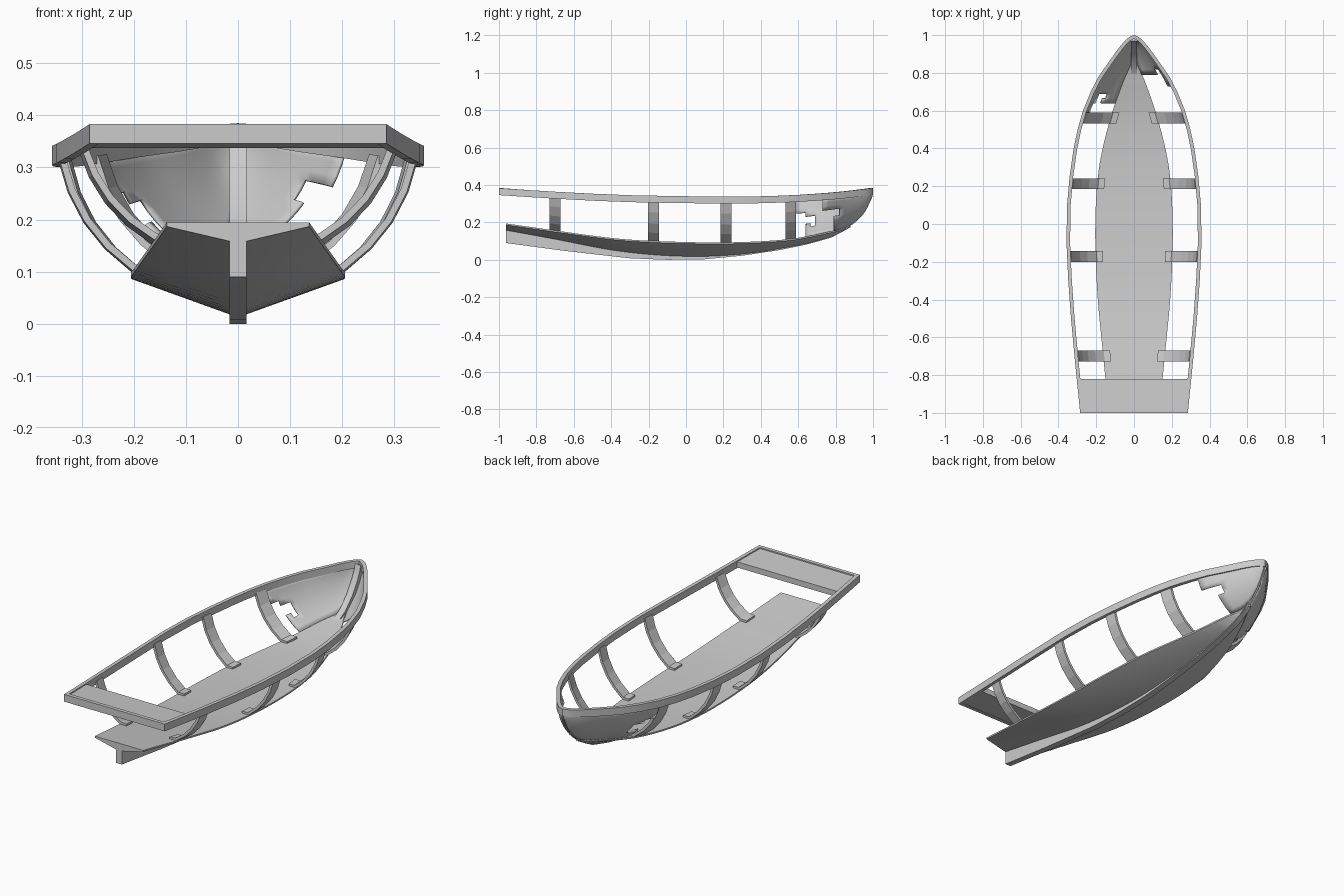
import bpy, bmesh, math
from mathutils import Vector

if "Cube" in bpy.data.objects:
    bpy.data.objects.remove(bpy.data.objects["Cube"])

# Hull stations: y, gunwale half-width, gunwale top z, chine half-width, floor z, V-bottom z
KEYS = [(-1.0, .285, .383, .133, .200, .165), (-.7, .315, .364, .163, .157, .110),
        (-.35, .345, .347, .195, .112, .045), (0, .358, .340, .205, .095, .018),
        (.3, .335, .338, .185, .095, .030), (.56, .283, .345, .125, .112, .070),
        (.75, .205, .357, .060, .148, .115), (.87, .125, .368, .010, .180, .168),
        (.95, .066, .378, .006, .250, .240), (.985, .032, .382, .004, .318, .312),
        (1.0, .006, .385, .002, .350, .345)]


def station(y):
    """Smooth interpolation of the hull stations at y."""
    n = len(KEYS)
    i = max(0, min(n - 2, sum(k[0] <= y for k in KEYS) - 1))
    a, b = KEYS[i], KEYS[i + 1]
    p, q = KEYS[max(i - 1, 0)], KEYS[min(i + 2, n - 1)]
    h = b[0] - a[0]
    t = (y - a[0]) / h
    out = []
    for c in range(1, 6):
        ma = (b[c] - p[c]) / (b[0] - p[0]) * h
        mb = (q[c] - a[c]) / (q[0] - a[0]) * h
        out.append((2*t**3 - 3*t*t + 1) * a[c] + (t**3 - 2*t*t + t) * ma
                   + (3*t*t - 2*t**3) * b[c] + (t**3 - t*t) * mb)
    return out


def side_point(y, t):
    """Point on the curved side, from chine (t=0) to gunwale (t=1)."""
    xr, zr, xc, zc, _ = station(y)
    a, b = Vector((xc, zc)), Vector((max(xr - .010, .003), zr - .025))
    d = b - a
    c = (a + b) / 2 + Vector((d.y, -d.x)) * .2
    p = a * (1-t)**2 + c * 2*t*(1-t) + b * t*t
    return Vector((p.x, y, p.y))


def finish(name, bm, smooth=None):
    bmesh.ops.recalc_face_normals(bm, faces=bm.faces)
    me = bpy.data.meshes.new(name)
    bm.to_mesh(me)
    bm.free()
    ob = bpy.data.objects.new(name, me)
    bpy.context.collection.objects.link(ob)
    if smooth:
        bpy.ops.object.select_all(action='DESELECT')
        ob.select_set(True)
        bpy.context.view_layer.objects.active = ob
        bpy.ops.object.shade_smooth_by_angle(angle=math.radians(smooth))
    return ob


def loft(name, rings, loop=False, smooth=None):
    """Skin closed rings; cap the ends unless the rings form a loop."""
    bm = bmesh.new()
    vs = [[bm.verts.new(p) for p in r] for r in rings]
    m = len(rings[0])
    for i in range(len(vs) if loop else len(vs) - 1):
        a, b = vs[i], vs[(i + 1) % len(vs)]
        for j in range(m):
            k = (j + 1) % m
            bm.faces.new((a[j], a[k], b[k], b[j]))
    if not loop:
        bm.faces.new(vs[0])
        bm.faces.new(vs[-1])
    return finish(name, bm, smooth)


# Bottom hull: flat floor over a V bottom
rings = []
for i in range(33):
    y = -.963 + i / 32 * (.88 + .963)
    _, _, xc, zc, zv = station(y)
    w = min(.015, xc * .8)
    lip = min(.008, (zc - zv) * .4)
    rings.append([(-xc, y, zc), (xc, y, zc), (xc, y, zc - lip),
                  (w, y, zv), (-w, y, zv), (-xc, y, zc - lip)])
loft("bottom_hull", rings, smooth=25)

# Keel and stem
outer = [(-.963, .09), (-.65, .048), (-.3, .008), (-.1, 0), (.1, .003), (.3, .022), (.5, .052),
         (.65, .083), (.78, .120), (.86, .165), (.92, .225), (.963, .29), (.985, .335), (.993, .365)]
rings = []
for i, (y, z) in enumerate(outer):
    if y < .7:
        iy, iz = y, station(y)[4] + .012
    else:
        p = Vector(outer[i - 1])
        q = Vector(outer[min(i + 1, len(outer) - 1)])
        d = (q - p).normalized()
        iy, iz = y - d.y * .025, z + d.x * .025
    rings.append([(-.016, y, z), (.016, y, z), (.016, iy, iz), (-.016, iy, iz)])
loft("keel", rings, smooth=25)

# Gunwale rim: closed band around the top with mitred corners
ys = [-1, -.85, -.7, -.5, -.3, -.1, .1, .25, .4, .5, .6, .7, .78, .85, .9, .94, .965, .985, .995]
half = [(station(y)[0], y, station(y)[1]) for y in ys]
path = half + [(0, 1, .385)] + [(-x, y, z) for x, y, z in reversed(half)]
rings = []
for i, p in enumerate(path):
    p = Vector(p)
    a = (p - Vector(path[i - 1])).xy.normalized()
    b = (Vector(path[(i + 1) % len(path)]) - p).xy.normalized()
    na, nb = Vector((-a.y, a.x)), Vector((-b.y, b.x))
    m = (na + nb).normalized()
    m *= .019 / max(m.dot(na), .5)
    ix, iy = p.x + m.x, p.y + m.y
    rings.append([(p.x, p.y, p.z), (p.x, p.y, p.z - .037),
                  (ix, iy, p.z - .037), (ix, iy, p.z)])
loft("gunwale", rings, loop=True, smooth=25)

# Stern deck, slightly below the rim top
rings = []
for y in (-.99, -.82):
    x, z = station(y)[0] - .01, station(y)[1]
    rings.append([(-x, y, z - .005), (x, y, z - .005), (x, y, z - .034), (-x, y, z - .034)])
loft("stern_deck", rings)

# Ribs between floor and rim, four per side
for n, yc in enumerate((-.70, -.173, .213, .56)):
    for side, s in (("right", 1), ("left", -1)):
        edges = []
        for y in (yc - .029, yc + .029):
            _, _, xc, zc, _ = station(y)
            out = [Vector((xc - .038, y, zc - .003))] + [side_point(y, t / 4) for t in range(5)]
            inn = []
            for k, p in enumerate(out):
                d = (out[min(k + 1, 5)] - out[max(k - 1, 0)]).normalized()
                inn.append(p + Vector((-d.z, 0, d.x)) * .013)
            edges.append((out, inn))
        (o0, i0), (o1, i1) = edges
        rings = [[(v.x * s, v.y, v.z) for v in (o0[k], o1[k], i1[k], i0[k])] for k in range(6)]
        loft(f"rib_{side}_{n + 1}", rings)


# Broken bow planking: stepped edge as (upper z limit, first y) per side
STEPS = {"right": ((.15, .73), (.23, .79), (.268, .82), (9, .73)),
         "left": ((.185, .64), (.24, .69), (9, .59))}
cols = [.59, .615, .64, .665, .69, .71, .73, .76, .79, .82, .845, .87, .89, .91,
        .93, .95, .965, .98, .99, .995]
ROWS = 10
for side, s in (("right", 1), ("left", -1)):
    bm = bmesh.new()
    grid = []
    for y in cols:
        pts = [side_point(y, r / ROWS) for r in range(ROWS + 1)]
        grid.append([bm.verts.new((p.x * s, p.y, p.z)) for p in pts])
    for i in range(len(cols) - 1):
        for r in range(ROWS):
            f = (grid[i][r], grid[i + 1][r], grid[i + 1][r + 1], grid[i][r + 1])
            z = sum(v.co.z for v in f) / 4
            start = next(y0 for lim, y0 in STEPS[side] if z < lim)
            if cols[i] >= start - .001:
                bm.faces.new(f if s > 0 else f[::-1])
    bmesh.ops.delete(bm, geom=[v for v in bm.verts if not v.link_faces], context='VERTS')
    ob = finish(f"bow_planking_{side}", bm, 30)
    mod = ob.modifiers.new("thickness", 'SOLIDIFY')
    mod.thickness = .006
    mod.offset = 0
